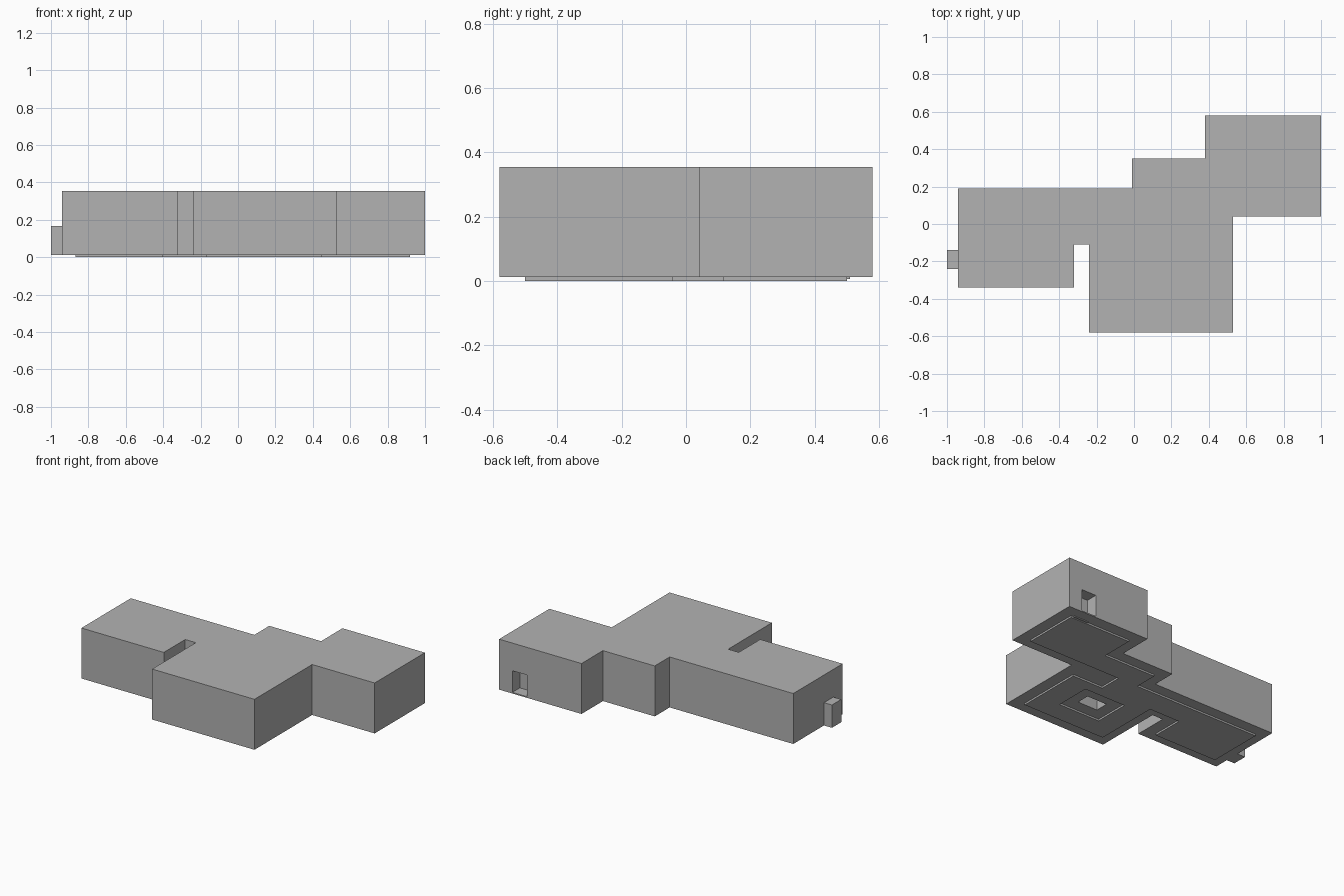
import bpy
import bmesh

if "Cube" in bpy.data.objects:
    bpy.data.objects.remove(bpy.data.objects["Cube"], do_unlink=True)

GREY = (0.448, 0.448, 0.448, 1)
grey = bpy.data.materials.new("plain grey")
grey.use_nodes = True
grey.diffuse_color = GREY
grey.node_tree.nodes["Principled BSDF"].inputs["Base Color"].default_value = GREY


def prism(name, outline, low, high):
    """Extrude a flat plan outline from one height to another."""
    bm = bmesh.new()
    base = bm.faces.new([bm.verts.new((x, y, low)) for x, y in outline])
    top = bmesh.ops.extrude_face_region(bm, geom=[base])["geom"]
    verts = [v for v in top if isinstance(v, bmesh.types.BMVert)]
    bmesh.ops.translate(bm, verts=verts, vec=(0, 0, high - low))
    bmesh.ops.recalc_face_normals(bm, faces=bm.faces)
    mesh = bpy.data.meshes.new(name)
    bm.to_mesh(mesh)
    bm.free()
    mesh.materials.append(grey)
    obj = bpy.data.objects.new(name, mesh)
    bpy.context.collection.objects.link(obj)
    return obj


def box(name, x0, x1, y0, y1, low, high):
    return prism(name, [(x0, y0), (x1, y0), (x1, y1), (x0, y1)], low, high)


def cut(target, cutter):
    """Subtract the cutter, then remove it."""
    cutter.hide_render = True
    mod = target.modifiers.new("cut", "BOOLEAN")
    mod.operation = "DIFFERENCE"
    mod.solver = "EXACT"
    mod.object = cutter
    bpy.context.view_layer.objects.active = target
    bpy.ops.object.modifier_apply(modifier=mod.name)
    bpy.data.objects.remove(cutter, do_unlink=True)


BASE, ROOF, DOOR = 0.012, 0.355, 0.167

# Stepped building block with its front notch
building = prism("building", [
    (-0.94, -0.34), (-0.32, -0.34), (-0.32, -0.11), (-0.24, -0.11),
    (-0.24, -0.58), (0.53, -0.58), (0.53, 0.04), (1, 0.04),
    (1, 0.58), (0.38, 0.58), (0.38, 0.35), (-0.01, 0.35),
    (-0.01, 0.19), (-0.94, 0.19)], BASE, ROOF)

# Recessed doorway in the back wall, and the hollow pillar underneath
cut(building, box("doorway_cutter", 0.79, 0.9, 0.5, 0.7, 0.02, DOOR))
cut(building, box("pillar_cutter", 0.06, 0.21, -0.28, -0.19, -0.1, 0.34))

# Small porch on the side wall
box("side_porch", -1, -0.93, -0.24, -0.14, BASE, DOOR)

# Floor slab following the rooms, open around the pillar
floor = prism("floor_slab", [
    (0.92, 0.115), (0.92, 0.5), (0.46, 0.5), (0.46, 0.275),
    (0.07, 0.275), (0.07, 0.115), (-0.87, 0.115), (-0.87, -0.27),
    (-0.4, -0.27), (-0.4, -0.05), (-0.17, -0.05), (-0.17, -0.5),
    (0.45, -0.5), (0.45, -0.04), (0.22, -0.04), (0.22, 0.115)], 0, 0.014)
cut(floor, box("pillar_base_cutter", -0.02, 0.29, -0.36, -0.115, -0.1, 0.1))

# Threshold under the doorway
box("door_threshold", 0.79, 0.9, 0.49, 0.51, 0.006, 0.015)
